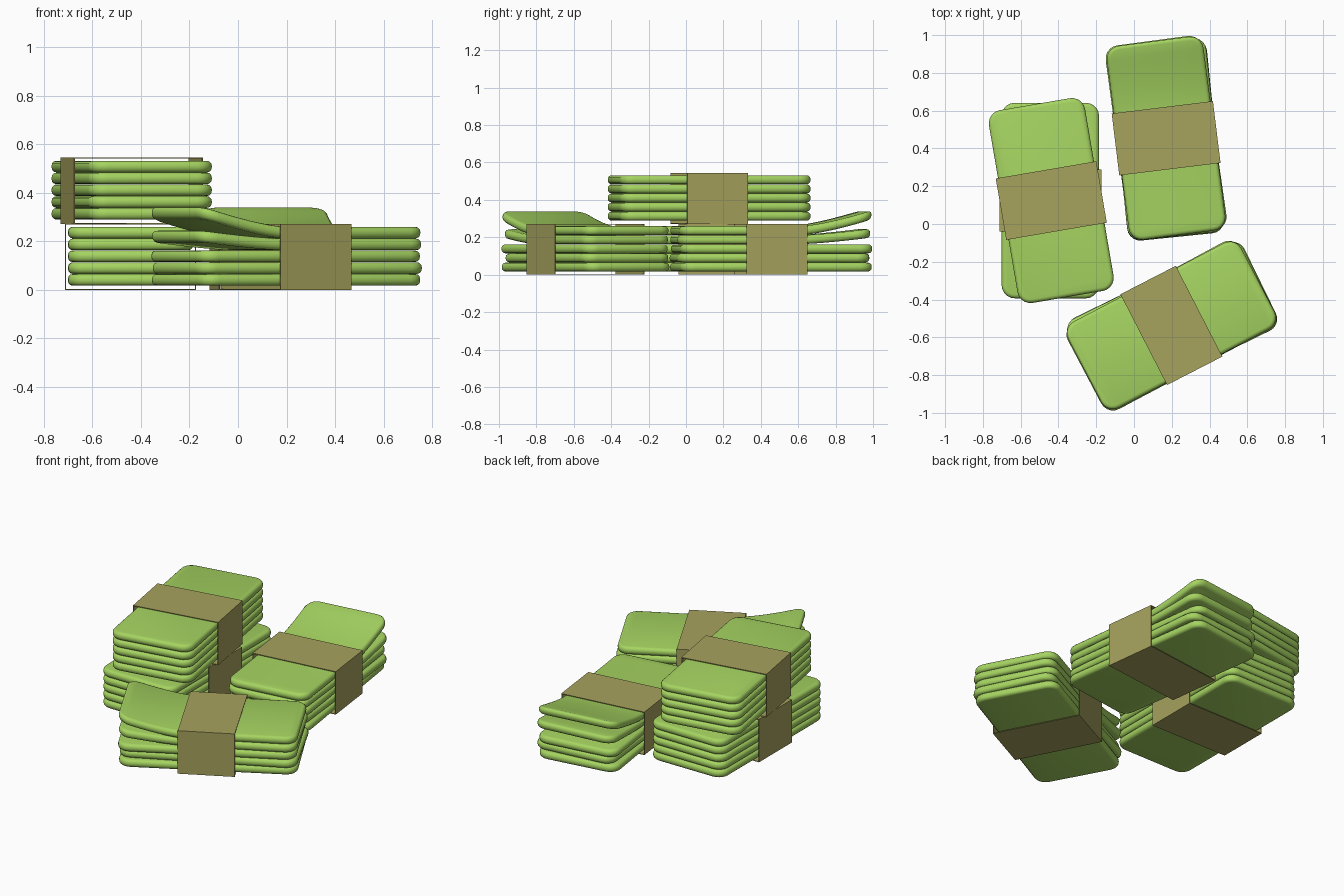
import bpy, bmesh, math
from mathutils import Matrix, Vector

if "Cube" in bpy.data.objects:
    bpy.data.objects.remove(bpy.data.objects["Cube"])

W, L, PITCH, R = 0.516, 1.035, 0.0487, 0.07   # note width, length, layer pitch, corner radius


def material(name, rgb):
    m = bpy.data.materials.new(name)
    m.diffuse_color = (*rgb, 1)
    m.use_nodes = True
    m.node_tree.nodes["Principled BSDF"].inputs["Base Color"].default_value = m.diffuse_color
    return m


GREEN = material("note_green", (0.38, 0.66, 0.12))
TAN = material("band_tan", (0.38, 0.36, 0.11))


def finish(bm, name, mat, smooth):
    bmesh.ops.recalc_face_normals(bm, faces=bm.faces)
    me = bpy.data.meshes.new(name)
    bm.to_mesh(me)
    bm.free()
    ob = bpy.data.objects.new(name, me)
    bpy.context.collection.objects.link(ob)
    me.materials.append(mat)
    if smooth:
        bpy.ops.object.select_all(action='DESELECT')
        ob.select_set(True)
        bpy.context.view_layer.objects.active = ob
        bpy.ops.object.shade_smooth_by_angle(angle=math.radians(40))
    return ob


def note(name, matrix, lift):
    # rounded slab with softened rim; far end (+y) curls up by lift
    bm = bmesh.new()
    vs = []
    for k, (sx, sy) in enumerate([(1, 1), (-1, 1), (-1, -1), (1, -1)]):
        for i in range(6):
            a = math.pi / 2 * (k + i / 5)
            vs.append(bm.verts.new((sx * (W / 2 - R) + R * math.cos(a),
                                    sy * (L / 2 - R) + R * math.sin(a), 0)))
    f = bm.faces.new(vs)
    ext = bmesh.ops.extrude_face_region(bm, geom=[f])
    top = [v for v in ext["geom"] if isinstance(v, bmesh.types.BMVert)]
    bmesh.ops.translate(bm, verts=top, vec=(0, 0, PITCH - 0.001))
    rim = [e for e in bm.edges if abs(e.verts[0].co.z - e.verts[1].co.z) < 1e-6]
    bmesh.ops.bevel(bm, geom=rim, offset=0.02, segments=3, profile=0.5, affect='EDGES')
    if lift:
        for i in range(9):
            bmesh.ops.bisect_plane(bm, geom=bm.verts[:] + bm.edges[:] + bm.faces[:],
                                   plane_co=(0, 0.13 + i * 0.04, 0), plane_no=(0, 1, 0))
        for v in bm.verts:
            t = max(0, (v.co.y - 0.13) / (L / 2 - 0.13))
            v.co.z += lift * t ** 1.4
    bm.transform(matrix)
    finish(bm, name, GREEN, True)


def band(name, matrix):
    # paper sleeve, open at both ends
    bm = bmesh.new()
    hx, hy, h, t = 0.27, 0.165, 0.272, 0.004
    outer = [(-hx, 0), (hx, 0), (hx, h), (-hx, h)]
    inner = [(-hx + t, t), (hx - t, t), (hx - t, h - t), (-hx + t, h - t)]
    loops = [[bm.verts.new((x, y, z)) for x, z in pts]
             for pts, y in ((outer, -hy), (outer, hy), (inner, hy), (inner, -hy))]
    for a, b in zip(loops, loops[1:] + loops[:1]):
        for i in range(4):
            j = (i + 1) % 4
            bm.faces.new((a[i], a[j], b[j], b[i]))
    bm.transform(matrix)
    finish(bm, name, TAN, False)


# small shifts (dx, dy, degrees) and end curl for each layer of a loose bundle
LOOSE = [(0.0, 0.0, 1.2, 0), (0.004, -0.008, -1.2, 0), (-0.004, 0.004, 0.6, 0),
         (0.003, -0.004, -1.0, 0.035), (0, 0.0, 0.4, 0.085)]
TIDY = [(0, 0, 0, 0)] * 5


def bundle(name, x, y, z, deg, layers):
    base = Matrix.Translation((x, y, z)) @ Matrix.Rotation(math.radians(deg), 4, 'Z')
    for i, (dx, dy, rot, lift) in enumerate(layers):
        m = base @ Matrix.Translation((dx, dy, 0.017 + i * PITCH)) @ \
            Matrix.Rotation(math.radians(rot), 4, 'Z')
        note(f"{name}_note_{i + 1}", m, lift)
    band(f"{name}_band", base)


bundle("lower_left_bundle", -0.443, 0.124, 0, 0, TIDY)
bundle("upper_left_bundle", -0.438, 0.124, 0.272, 9.7, TIDY)
bundle("back_right_bundle", 0.170, 0.454, 0, 7, LOOSE)
bundle("front_bundle", 0.198, -0.537, 0, 117.2, LOOSE)
